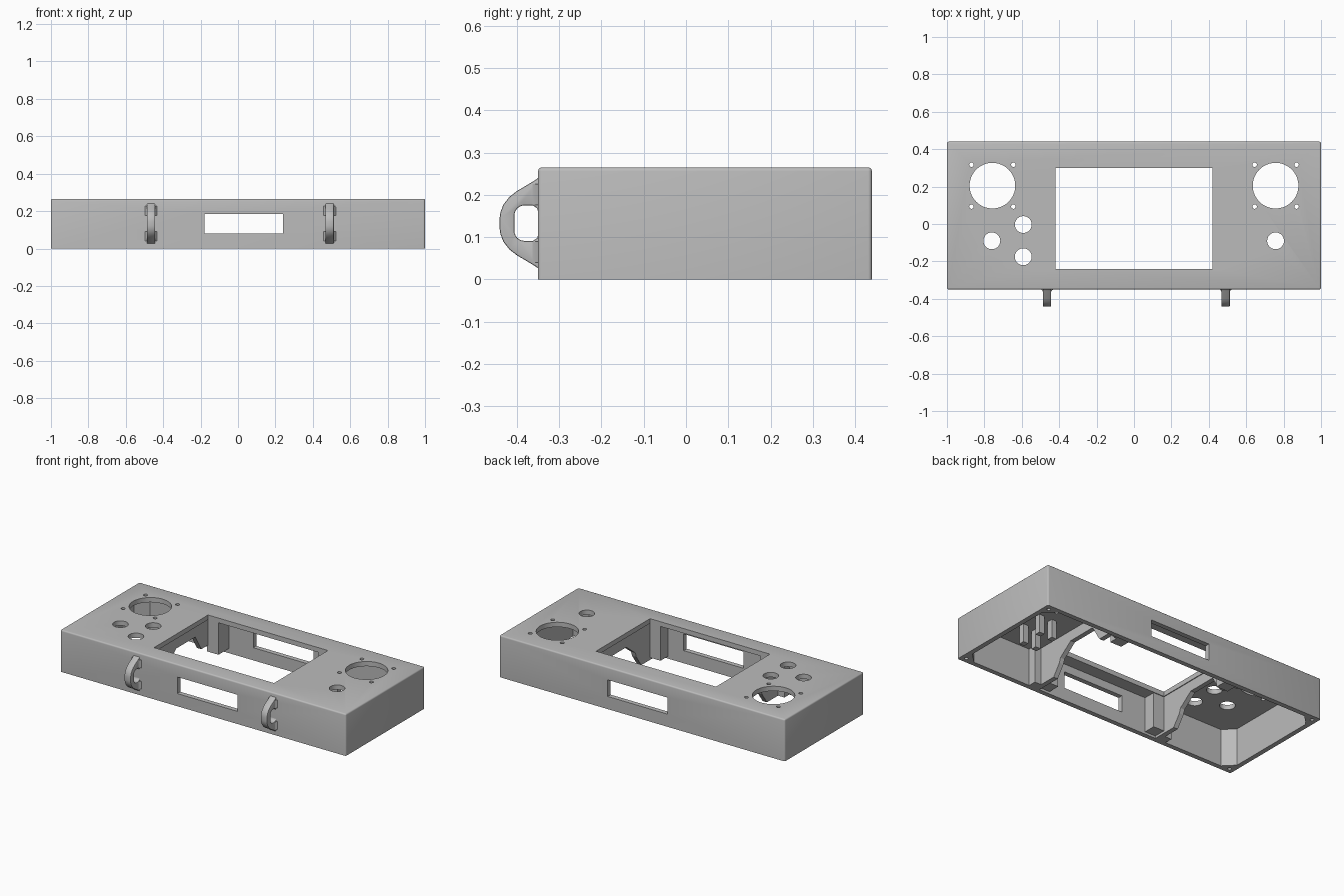
import bpy, bmesh
from math import radians, cos, sin
from mathutils import Vector

if "Cube" in bpy.data.objects:
    bpy.data.objects.remove(bpy.data.objects["Cube"], do_unlink=True)

grey = bpy.data.materials.new("plain grey")
grey.use_nodes = True
grey.diffuse_color = (0.5, 0.5, 0.5, 1)
grey.node_tree.nodes["Principled BSDF"].inputs["Base Color"].default_value = (0.5, 0.5, 0.5, 1)


def prism(name, outline, axis, lo, hi):
    """Extrude a 2D outline along an axis: x takes (y, z), y takes (x, z), z takes (x, y)."""
    def place(p, d):
        q = list(p)
        q.insert("xyz".index(axis), d)
        return Vector(q)
    bm = bmesh.new()
    a = [bm.verts.new(place(p, lo)) for p in outline]
    b = [bm.verts.new(place(p, hi)) for p in outline]
    bm.faces.new(a)
    bm.faces.new(b)
    for i in range(len(a)):
        j = (i + 1) % len(a)
        bm.faces.new((a[i], a[j], b[j], b[i]))
    bmesh.ops.recalc_face_normals(bm, faces=bm.faces)
    mesh = bpy.data.meshes.new(name)
    bm.to_mesh(mesh)
    bm.free()
    obj = bpy.data.objects.new(name, mesh)
    bpy.context.collection.objects.link(obj)
    mesh.materials.append(grey)
    return obj


def rect(x0, x1, y0, y1):
    return [(x0, y0), (x1, y0), (x1, y1), (x0, y1)]


def chamfered(x0, x1, y0, y1, c):
    return [(x0 + c, y0), (x1 - c, y0), (x1, y0 + c), (x1, y1 - c),
            (x1 - c, y1), (x0 + c, y1), (x0, y1 - c), (x0, y0 + c)]


def circle(x, y, r, n=40):
    return [(x + r * cos(radians(360 * i / n)), y + r * sin(radians(360 * i / n))) for i in range(n)]


def apply_mods(obj):
    bpy.context.view_layer.update()
    mesh = bpy.data.meshes.new_from_object(obj.evaluated_get(bpy.context.evaluated_depsgraph_get()))
    obj.modifiers.clear()
    obj.data = mesh


def cut(obj, cutter):
    mod = obj.modifiers.new("cut", "BOOLEAN")
    mod.operation, mod.solver, mod.object = "DIFFERENCE", "EXACT", cutter
    apply_mods(obj)
    bpy.data.objects.remove(cutter, do_unlink=True)


def smooth(obj, angle=35):
    bpy.ops.object.select_all(action="DESELECT")
    obj.select_set(True)
    bpy.context.view_layer.objects.active = obj
    bpy.ops.object.shade_smooth_by_angle(angle=radians(angle))


# Enclosure with rounded upper and vertical edges, open underneath
body = prism("enclosure", rect(-1, 1, -0.35, 0.44), "z", 0, 0.265)
bm = bmesh.new()
bm.from_mesh(body.data)
edges = [e for e in bm.edges if any(v.co.z > 0.1 for v in e.verts)]
bmesh.ops.bevel(bm, geom=edges, offset=0.009, segments=3, profile=0.5, affect="EDGES")
bm.to_mesh(body.data)
bm.free()
cut(body, prism("cavity", chamfered(-0.97, 0.97, -0.32, 0.41, 0.065), "z", -0.1, 0.235))

# Display window and the slots through front and back walls
cut(body, prism("window", rect(-0.42, 0.42, -0.24, 0.30), "z", 0.1, 0.4))
cut(body, prism("slots", rect(-0.18, 0.24, 0.08, 0.185), "y", -0.6, 0.6))

# Large round openings with four screw holes each
for s in (-1, 1):
    cx = 0.757 * s
    cut(body, prism("dial_hole", circle(cx, 0.205, 0.122, 64), "z", 0.2, 0.4))
    for dx in (-0.112, 0.112):
        for dy in (-0.112, 0.112):
            cut(body, prism("screw", circle(cx + dx, 0.205 + dy, 0.012, 16), "z", 0.2, 0.4))

# Button holes
for x, y in ((-0.76, -0.09), (-0.592, -0.003), (-0.592, -0.175), (0.757, -0.09)):
    cut(body, prism("button_hole", circle(x, y, 0.045), "z", 0.2, 0.4))

# Screw holes underneath the corner gussets
for x in (-0.965, 0.965):
    for y in (-0.315, 0.405):
        cut(body, prism("corner_screw", circle(x, y, 0.011, 16), "z", -0.1, 0.1))
smooth(body)

# Inner ribs with a wiring notch, and posts at the display corners
rib = [(-0.325, 0), (-0.16, 0), (-0.11, 0.07), (-0.10, 0.10), (-0.01, 0.17), (0.18, 0.17),
       (0.24, 0.07), (0.33, 0.07), (0.36, 0.03), (0.415, 0.03), (0.415, 0.24), (-0.325, 0.24)]
for s, side in ((-1, "right"), (1, "left")):
    prism(side + "_rib", rib, "x", *sorted((0.425 * s, 0.455 * s)))
    span = sorted((0.35 * s, 0.43 * s))
    prism(side + "_front_post", rect(*span, -0.325, -0.245), "z", 0.015, 0.24)
    prism(side + "_back_post", rect(*span, 0.305, 0.415), "z", 0.03, 0.24)
    boss = sorted((0.45 * s, 0.50 * s))
    prism(side + "_front_boss", rect(*boss, -0.325, -0.27), "z", 0, 0.24)

# Small board standoffs beside the single button
for x in (0.60, 0.69):
    for y in (-0.14, 0.0):
        prism("standoff", rect(x - 0.018, x + 0.018, y - 0.018, y + 0.018), "z", 0.12, 0.24)

# Strap loops on the front
half = [(-0.345, 0.112), (-0.351, 0.106), (-0.358, 0.101), (-0.40, 0.076), (-0.418, 0.062),
        (-0.432, 0.044), (-0.439, 0.026), (-0.441, 0.012)]
mid = 0.133
outline = [(y, mid + z) for y, z in half] + [(y, mid - z) for y, z in reversed(half)]
arc = [radians(15 * i) for i in range(7)]
eye_half = [(-0.349, 0.024), (-0.352, 0.035), (-0.362, 0.042)]
eye_half += [(-0.382 - 0.024 * sin(a), 0.018 + 0.024 * cos(a)) for a in arc]
eye = [(y, mid + z) for y, z in eye_half] + [(y, mid - z) for y, z in reversed(eye_half)]
for cx, side in ((-0.465, "right"), (0.49, "left")):
    loop = prism(side + "_strap_loop", outline, "x", cx - 0.022, cx + 0.022)
    cut(loop, prism("eye", eye, "x", cx - 0.1, cx + 0.1))
    bev = loop.modifiers.new("round", "BEVEL")
    bev.width, bev.segments, bev.limit_method, bev.angle_limit = 0.005, 2, "ANGLE", radians(50)
    apply_mods(loop)
    smooth(loop, 40)
    # Flared feet where the loop meets the wall
    foot = [(cx - 0.036, -0.348), (cx - 0.027, -0.354), (cx - 0.02, -0.366),
            (cx + 0.02, -0.366), (cx + 0.027, -0.354), (cx + 0.036, -0.348)]
    for z0, z1 in ((0.04, 0.09), (0.176, 0.226)):
        smooth(prism(side + "_loop_foot", foot, "z", z0, z1), 40)
